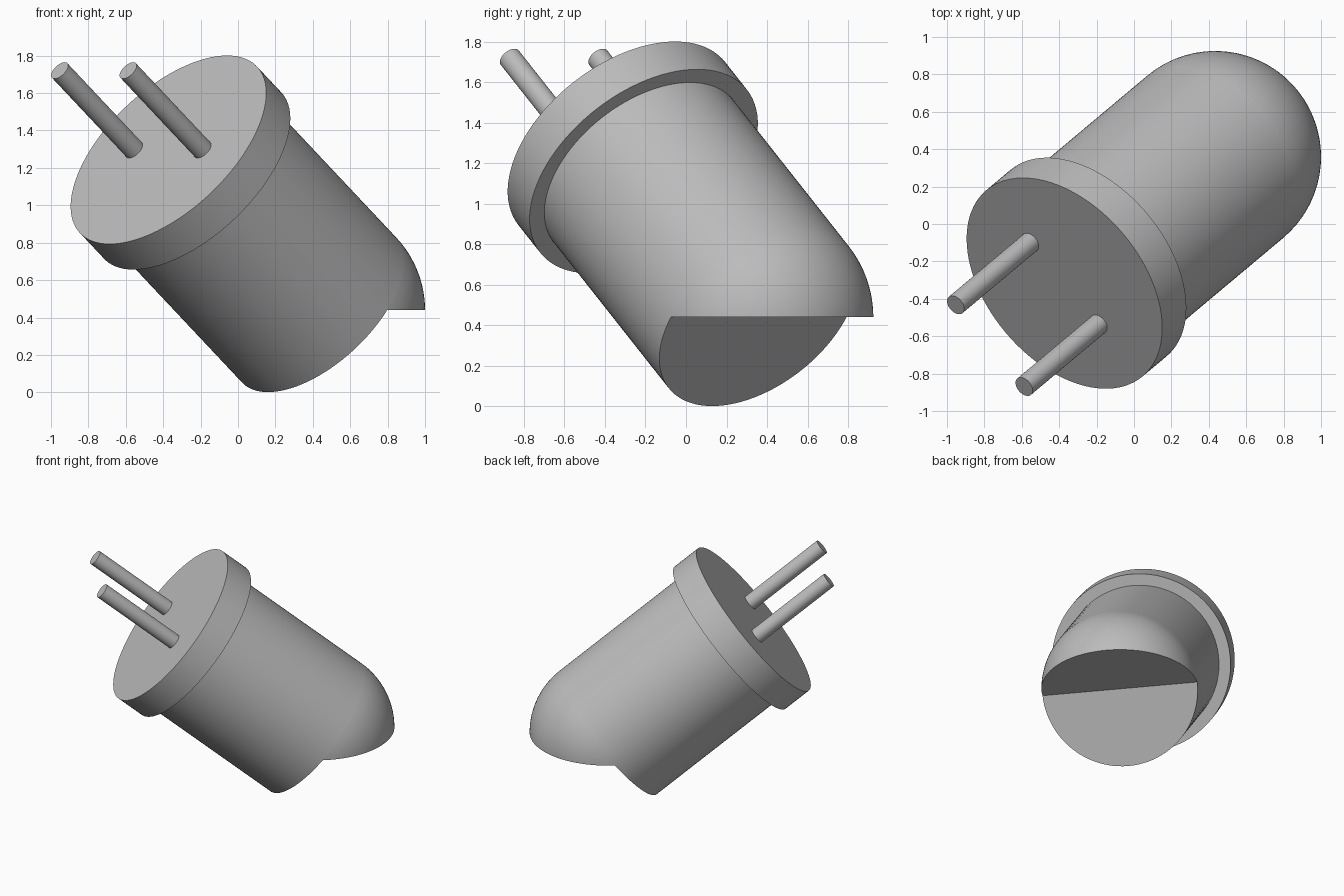
import bpy, bmesh
from mathutils import Vector, Matrix

cube = bpy.data.objects.get("Cube")
if cube:
    bpy.data.objects.remove(cube, do_unlink=True)

grey = bpy.data.materials.new("plain grey")
grey.use_nodes = True
COLOUR = (0.5, 0.5, 0.5, 1)
grey.diffuse_color = COLOUR
grey.node_tree.nodes["Principled BSDF"].inputs["Base Color"].default_value = COLOUR

# Tilted axis running from the flange face to the centre of the dome
BASE = Vector((-0.372, -0.317, 1.297))
DOME = Vector((0.434, 0.359, 0.44))
AXIS = (DOME - BASE).normalized()
SIDE = Vector((AXIS.y, -AXIS.x, 0)).normalized()
TILT = Matrix((SIDE, AXIS.cross(SIDE), AXIS)).transposed().to_4x4()
BODY_R, FLANGE_R, PIN_R = 0.566, 0.65, 0.057
SEGMENTS = 96


def finish(name, bm):
    bmesh.ops.recalc_face_normals(bm, faces=bm.faces)
    mesh = bpy.data.meshes.new(name)
    bm.to_mesh(mesh)
    bm.free()
    mesh.materials.append(grey)
    ob = bpy.data.objects.new(name, mesh)
    bpy.context.collection.objects.link(ob)
    bpy.ops.object.select_all(action="DESELECT")
    ob.select_set(True)
    bpy.context.view_layer.objects.active = ob
    bpy.ops.object.shade_smooth_by_angle(angle=0.5)
    return ob


def rod(name, start, end, radius, segments=SEGMENTS):
    bm = bmesh.new()
    bmesh.ops.create_cone(bm, cap_ends=True, segments=segments, radius1=radius,
                          radius2=radius, depth=(end - start).length,
                          matrix=Matrix.Translation((start + end) / 2) @ TILT)
    return finish(name, bm)


# Flange and cylindrical body with a flat end
flange_end = BASE + AXIS * 0.217
rod("flange", BASE, flange_end, FLANGE_R)
rod("body", flange_end - AXIS * 0.02, DOME, BODY_R)

# Two parallel pins
for name, sign in (("left_pin", 1), ("right_pin", -1)):
    root = BASE + SIDE * 0.285 * sign
    rod(name, root - AXIS * 0.671, root + AXIS * 0.02, PIN_R, 32)

# Dome, cut level underneath and open where it meets the body
bm = bmesh.new()
bmesh.ops.create_uvsphere(bm, u_segments=SEGMENTS, v_segments=48, radius=BODY_R,
                          matrix=Matrix.Translation(DOME) @ TILT)
cut = bmesh.ops.bisect_plane(bm, geom=bm.verts[:] + bm.edges[:] + bm.faces[:],
                             dist=1e-5, plane_co=DOME, plane_no=(0, 0, -1),
                             clear_outer=True)
rim = [e for e in cut["geom_cut"] if isinstance(e, bmesh.types.BMEdge)]
bmesh.ops.holes_fill(bm, edges=rim, sides=0)
bmesh.ops.bisect_plane(bm, geom=bm.verts[:] + bm.edges[:] + bm.faces[:],
                       dist=1e-5, plane_co=DOME, plane_no=-AXIS, clear_outer=True)
finish("dome", bm)
